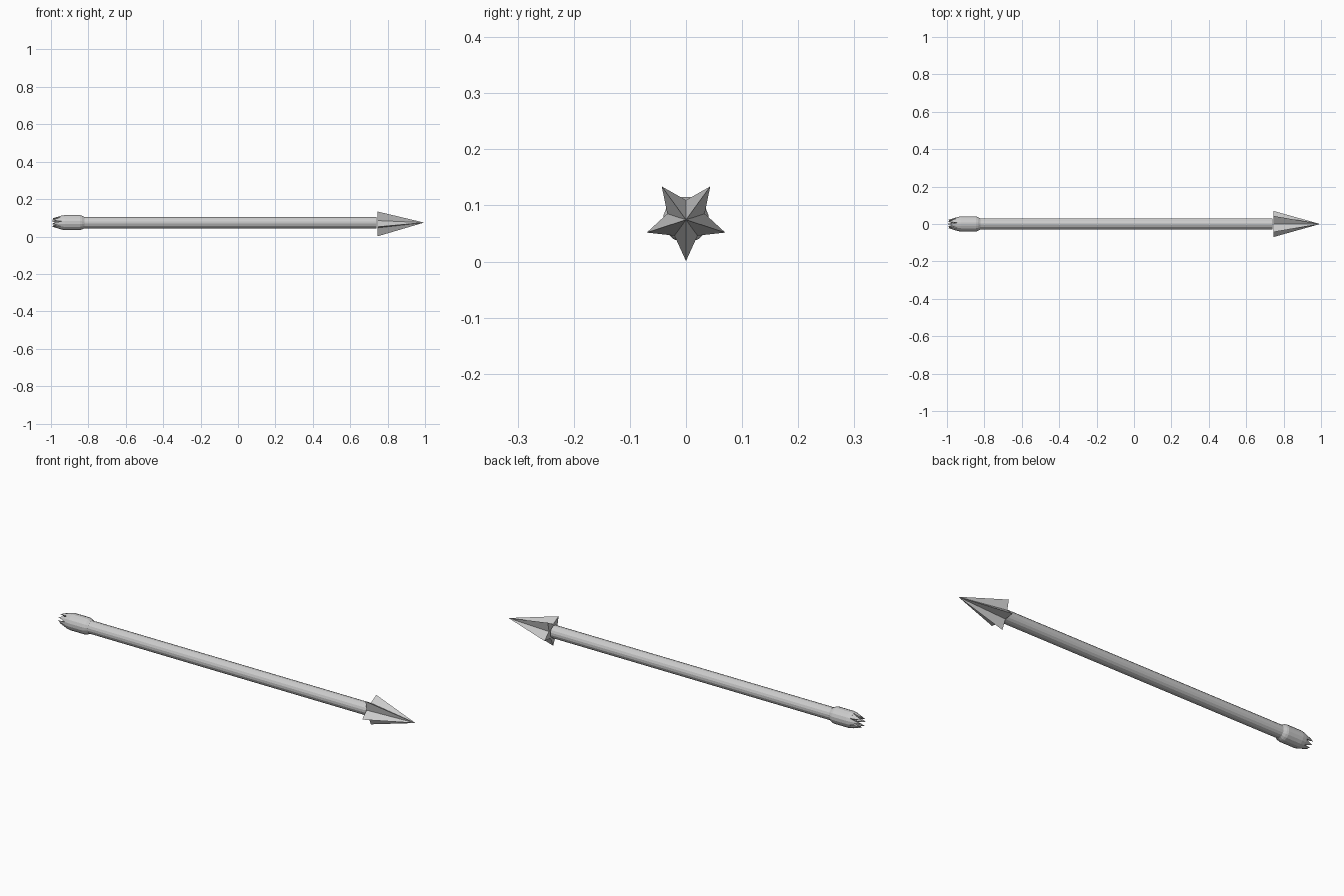
import bpy, bmesh
from math import sin, cos, pi

if "Cube" in bpy.data.objects:
    bpy.data.objects.remove(bpy.data.objects["Cube"])

CZ = 0.0745  # height of the long axis


def ring(bm, x, radii, phase=0.0):
    n = len(radii)
    return [bm.verts.new((x, r * sin(2 * pi * i / n + phase),
                          CZ - r * cos(2 * pi * i / n + phase)))
            for i, r in enumerate(radii)]


def bridge(bm, a, b):
    n = len(a)
    for i in range(n):
        j = (i + 1) % n
        bm.faces.new((a[i], a[j], b[j], b[i]))


def finish(bm, name):
    bmesh.ops.recalc_face_normals(bm, faces=bm.faces)
    me = bpy.data.meshes.new(name)
    bm.to_mesh(me)
    bm.free()
    ob = bpy.data.objects.new(name, me)
    bpy.context.collection.objects.link(ob)
    return ob


# Shaft
N = 16
bm = bmesh.new()
a = ring(bm, -0.84, [0.031] * N, pi / N)
b = ring(bm, 0.74, [0.031] * N, pi / N)
bridge(bm, a, b)
bm.faces.new(a)
bm.faces.new(b)
finish(bm, "shaft")

# Five-pointed star head tapering to a tip
bm = bmesh.new()
star = ring(bm, 0.745, [0.0735 if i % 2 == 0 else 0.035 for i in range(10)])
tip = bm.verts.new((0.995, 0, CZ))
for i in range(10):
    bm.faces.new((star[i], star[(i + 1) % 10], tip))
bm.faces.new(star)
finish(bm, "star_head")

# Swollen tail collar
bm = bmesh.new()
profile = [(-0.822, 0.031), (-0.835, 0.038), (-0.845, 0.041),
           (-0.925, 0.041), (-0.945, 0.038)]
rings = [ring(bm, x, [r] * N, pi / N) for x, r in profile]
for p, q in zip(rings, rings[1:]):
    bridge(bm, p, q)
bm.faces.new(rings[0])
bm.faces.new(rings[-1])
finish(bm, "tail_collar")

# Crown of pointed teeth, each a small pyramid leaning inward
bm = bmesh.new()
outer = ring(bm, -0.943, [0.038] * N, pi / N)
inner = ring(bm, -0.943, [0.018] * N, pi / N)
tips = ring(bm, -0.995, [0.022] * (N // 2), 2 * pi / N)
for k in range(N // 2):
    i, j = 2 * k, (2 * k + 1) % N
    i2 = (2 * k - 1) % N
    m = i2
    base = [outer[m], outer[i], outer[j], inner[j], inner[i], inner[m]]
    t = bm.verts.new(((-0.995), 0.022 * sin(2 * pi * i / N + pi / N),
                      CZ - 0.022 * cos(2 * pi * i / N + pi / N)))
    for s in range(6):
        bm.faces.new((base[s], base[(s + 1) % 6], t))
bmesh.ops.delete(bm, geom=tips, context='VERTS')
finish(bm, "tail_teeth")
